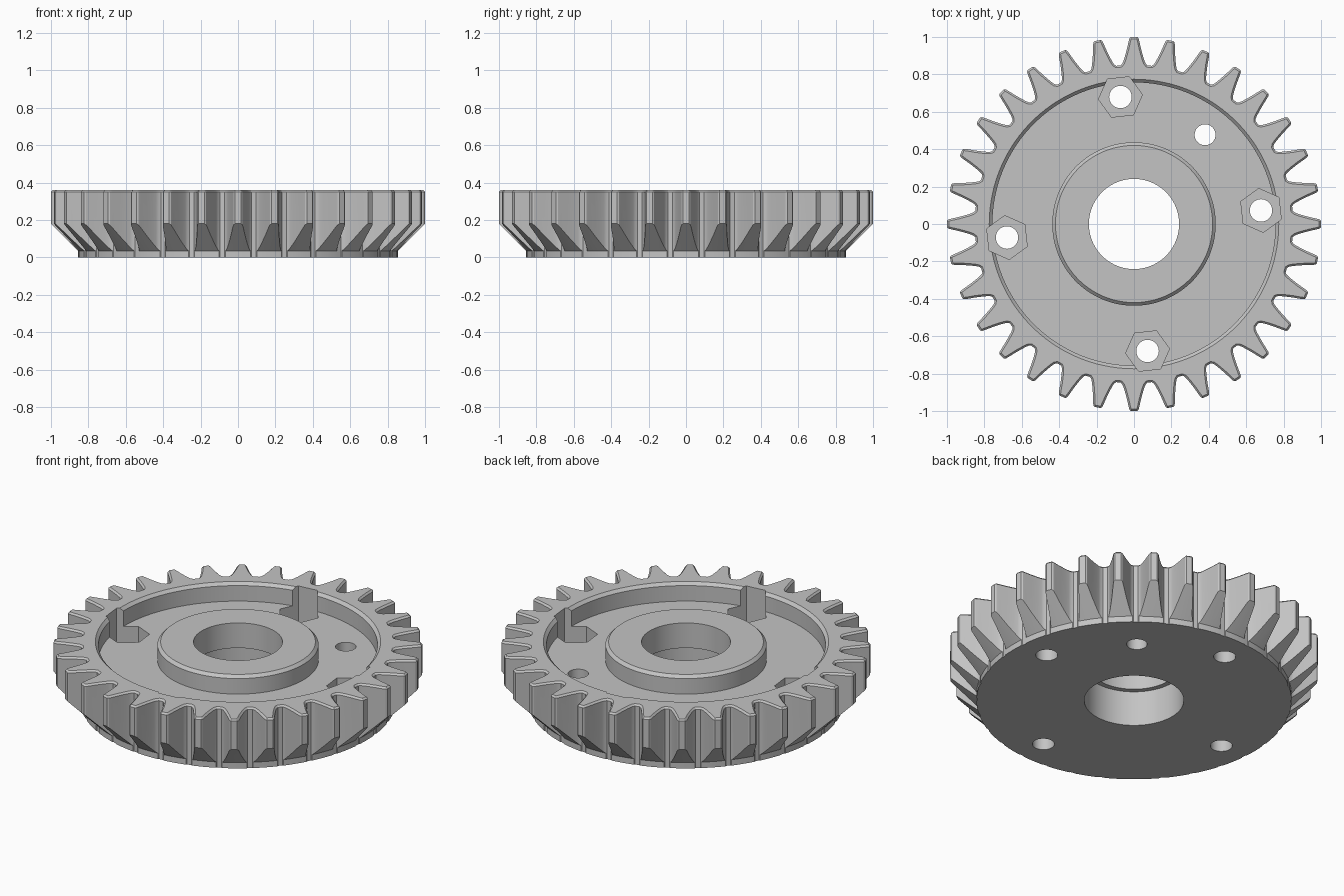
import bpy, bmesh
from math import sin, cos, pi, tau, radians
from mathutils import Vector, Matrix

if "Cube" in bpy.data.objects:
    bpy.data.objects.remove(bpy.data.objects["Cube"])

TEETH = 32
HEIGHT = 0.36
CHAMFER = 0.01

metal = bpy.data.materials.new("grey metal")
metal.use_nodes = True
metal.diffuse_color = (0.55, 0.55, 0.55, 1)
metal.node_tree.nodes["Principled BSDF"].inputs["Base Color"].default_value = (0.55, 0.55, 0.55, 1)


def make_object(name, bm):
    bmesh.ops.recalc_face_normals(bm, faces=bm.faces)
    mesh = bpy.data.meshes.new(name)
    bm.to_mesh(mesh)
    bm.free()
    obj = bpy.data.objects.new(name, mesh)
    mesh.materials.append(metal)
    bpy.context.collection.objects.link(obj)
    return obj


def stack(name, loops):
    """Closed solid skinned through loops of matching points."""
    bm = bmesh.new()
    rings = [[bm.verts.new(p) for p in loop] for loop in loops]
    n = len(rings[0])
    for low, high in zip(rings, rings[1:]):
        for i in range(n):
            j = (i + 1) % n
            bm.faces.new((low[i], low[j], high[j], high[i]))
    bm.faces.new(rings[0])
    bm.faces.new(rings[-1])
    return make_object(name, bm)


def lathe(name, profile, steps=144):
    """Solid of revolution from a closed radius and height profile."""
    loops = [[(r * cos(tau * k / steps), r * sin(tau * k / steps), z) for r, z in profile]
             for k in range(steps)]
    bm = bmesh.new()
    rings = [[bm.verts.new(p) for p in loop] for loop in loops]
    for k in range(steps):
        a, b = rings[k], rings[(k + 1) % steps]
        for i in range(len(profile)):
            j = (i + 1) % len(profile)
            bm.faces.new((a[i], a[j], b[j], b[i]))
    return make_object(name, bm)


def prism(name, x, y, radius, bottom, sides, turn=0):
    angles = [turn + tau * k / sides for k in range(sides)]
    return stack(name, [[(x + radius * cos(a), y + radius * sin(a), z) for a in angles]
                        for z in (bottom, 0.5)])


def apply_boolean(obj, tool, operation):
    mod = obj.modifiers.new(operation.lower(), 'BOOLEAN')
    mod.operation = operation
    mod.solver = 'EXACT'
    mod.object = tool
    bpy.context.view_layer.objects.active = obj
    bpy.ops.object.modifier_apply(modifier=mod.name)
    bpy.data.objects.remove(tool)


# Tooth outline: half width and radius from tip to root
half = [(0.016, 1.0), (0.024, 0.993), (0.029, 0.975), (0.038, 0.935), (0.049, 0.895),
        (0.056, 0.873), (0.062, 0.858), (0.071, 0.848)]
tooth = [(-w, r) for w, r in reversed(half)] + half
outline = []
for t in range(TEETH):
    turn = Matrix.Rotation(-tau * t / TEETH, 2)
    outline += [turn @ Vector(p) for p in tooth]

# Slightly smaller outline for the chamfered top edge
inner = []
for i, p in enumerate(outline):
    along = (outline[(i + 1) % len(outline)] - outline[i - 1]).normalized()
    inner.append(p + CHAMFER * Vector((along.y, -along.x)))

gear = stack("gear", [[(p.x, p.y, z) for p in ring] for ring, z in
                      ((outline, 0), (outline, HEIGHT - CHAMFER), (inner, HEIGHT))])

# Turned shape: stepped bore, hub, recess, rim and tapered underside
turned = lathe("turned_shape", [
    (0.27, -0.05), (0.27, 0.21), (0.241, 0.21), (0.241, 0.4), (0.38, 0.4),
    (0.437, 0.343), (0.437, 0.25), (0.757, 0.25), (0.757, 0.343), (0.814, 0.4),
    (1.1, 0.4), (1.1, 0.28), (0.855, 0.035), (0.855, -0.05)])
apply_boolean(gear, turned, 'INTERSECT')

# Four bolt holes with hexagonal nut pockets
for k in range(4):
    a = radians(6.1) + k * pi / 2
    x, y = 0.683 * cos(a), 0.683 * sin(a)
    apply_boolean(gear, prism("nut_pocket", x, y, 0.118, 0.12, 6, a + pi / 6), 'DIFFERENCE')
    apply_boolean(gear, prism("bolt_hole", x, y, 0.06, -0.1, 32), 'DIFFERENCE')

# Single locating hole
apply_boolean(gear, prism("locating_hole", 0.38, 0.477, 0.056, -0.1, 32), 'DIFFERENCE')

bpy.ops.object.select_all(action='DESELECT')
gear.select_set(True)
bpy.context.view_layer.objects.active = gear
bpy.ops.object.shade_smooth_by_angle(angle=radians(25))
